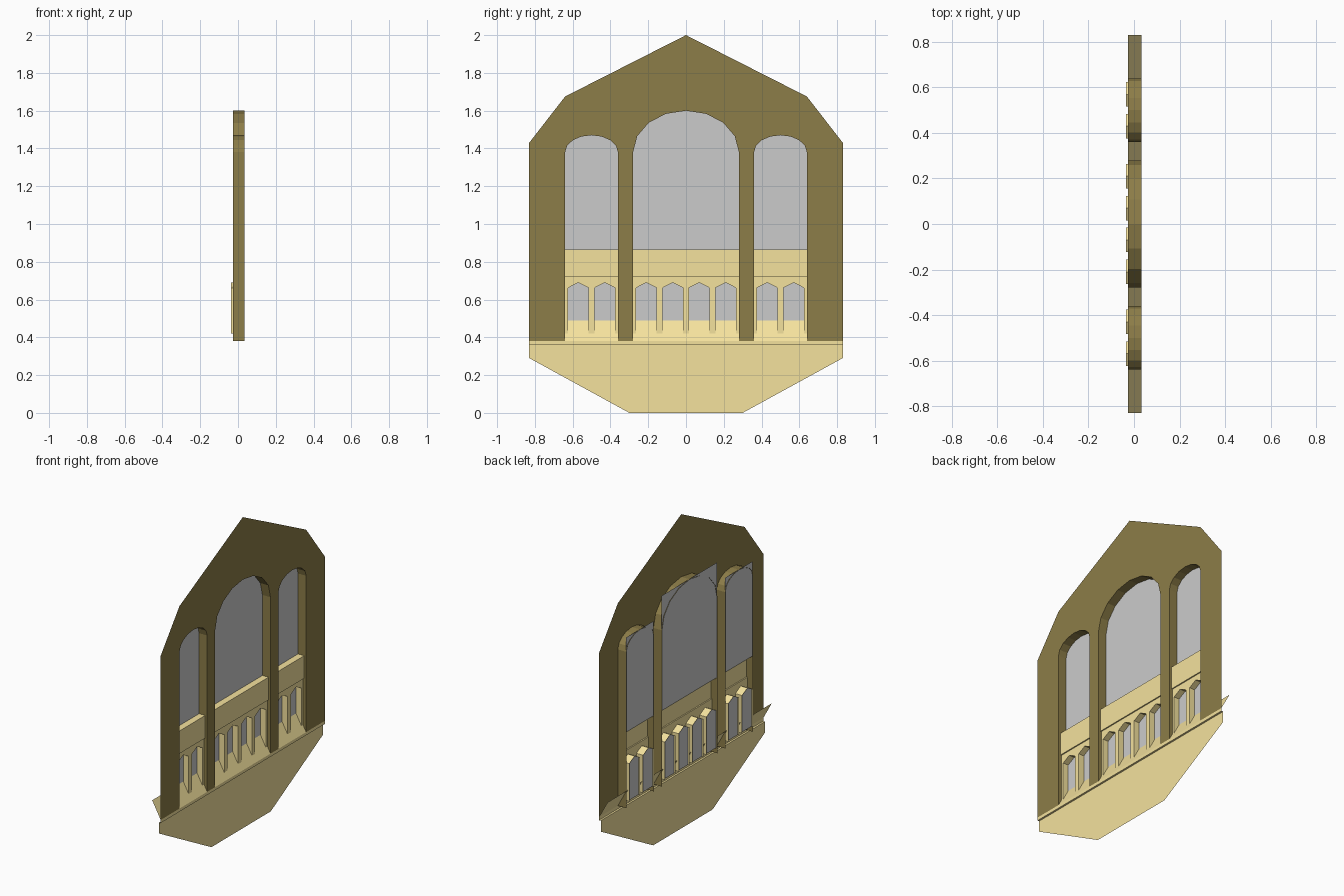
import bpy
import bmesh
from math import cos, sin, pi

if "Cube" in bpy.data.objects:
    bpy.data.objects.remove(bpy.data.objects["Cube"])

FRONT, BACK = 0.034, -0.026      # frame face and rear of the arch reveals
PANEL, HOLE_BACK = 0.012, -0.036  # baluster face and rear of its reveals
SILL_Z, SPRING_Z = 0.38, 1.38
RAIL_Z0, RAIL_Z1 = 0.72, 0.865


def material(name, rgb):
    m = bpy.data.materials.new(name)
    m.diffuse_color = (*rgb, 1)
    m.use_nodes = True
    m.node_tree.nodes["Principled BSDF"].inputs["Base Color"].default_value = m.diffuse_color
    return m


gold = material("gold", (0.91, 0.76, 0.34))
dark = material("dark_brown", (0.265, 0.205, 0.065))


def make(name, faces, mat=None):
    """Object from a list of faces, each a list of xyz points."""
    bm = bmesh.new()
    for pts in faces:
        bm.faces.new([bm.verts.new(p) for p in pts])
    bmesh.ops.remove_doubles(bm, verts=bm.verts, dist=1e-5)
    me = bpy.data.meshes.new(name)
    bm.to_mesh(me)
    bm.free()
    if mat:
        me.materials.append(mat)
    ob = bpy.data.objects.new(name, me)
    bpy.context.collection.objects.link(ob)
    return ob


def sheet(x, outline):
    return [(x, y, z) for y, z in outline]


def reveal(path, xf, xb):
    return [[(xf, *a), (xb, *a), (xb, *b), (xf, *b)] for a, b in zip(path, path[1:])]


def strip(profile, y0, y1):
    return [[(a[0], y0, a[1]), (a[0], y1, a[1]), (b[0], y1, b[1]), (b[0], y0, b[1])]
            for a, b in zip(profile, profile[1:])]


def arch(cy, half, z0, spring, rise, n):
    """Open outline: left foot, over the arch, right foot."""
    top = [(cy - half * cos(pi * i / n), spring + rise * sin(pi * i / n)) for i in range(n + 1)]
    return [(cy - half, z0)] + top + [(cy + half, z0)]


# centre, half width, arch rise, number of baluster gaps
openings = [(-0.5, 0.14, 0.09, 2), (0, 0.28, 0.22, 4), (0.5, 0.14, 0.09, 2)]

# Dark frame with three arched openings
outline = [(0.83, SILL_Z), (0.83, 1.43), (0.64, 1.675), (0, 2.0),
           (-0.64, 1.675), (-0.83, 1.43), (-0.83, SILL_Z)]
reveals = []
for cy, half, rise, _ in openings:
    path = arch(cy, half, SILL_Z, SPRING_Z, rise, 8)
    outline += path
    reveals += reveal(path, FRONT, BACK)
make("arched_frame", [sheet(FRONT, outline)] + reveals, dark)

# Sloping sill with a small front lip
make("sloping_sill", strip([(0.022, 0.36), (FRONT, 0.36), (FRONT, SILL_Z), (BACK, 0.49)],
                           -0.83, 0.83), gold)

# Apron panel below the sill
make("apron", [sheet(0.022, [(0.83, 0.36), (-0.83, 0.36), (-0.83, 0.29),
                             (-0.3, 0), (0.3, 0), (0.83, 0.29)])], gold)

# Rail, balusters and panes in each opening
for i, (cy, half, rise, gaps) in enumerate(openings):
    y0, y1 = cy - half, cy + half
    make(f"rail_{i}", strip([(PANEL, RAIL_Z0), (0.02, RAIL_Z0), (0.02, RAIL_Z1),
                             (BACK, RAIL_Z1)], y0, y1), gold)

    comb = [(y1, 0.42), (y1, RAIL_Z0), (y0, RAIL_Z0), (y0, 0.42)]
    walls, panes = [], []
    for k in range(gaps):
        path = arch(y0 + 0.14 * (k + 0.5), 0.054, 0.42, 0.662, 0.028, 2)
        comb += path
        walls += reveal(path, PANEL, HOLE_BACK)
        panes.append(sheet(BACK, path[::-1]))
    make(f"balusters_{i}", [sheet(PANEL, comb)] + walls, gold)
    make(f"lower_panes_{i}", panes)

    top = SPRING_Z + rise
    make(f"window_pane_{i}", [sheet(BACK + 0.003, [(y0, RAIL_Z1), (y1, RAIL_Z1),
                                                   (y1, top), (y0, top)])])
